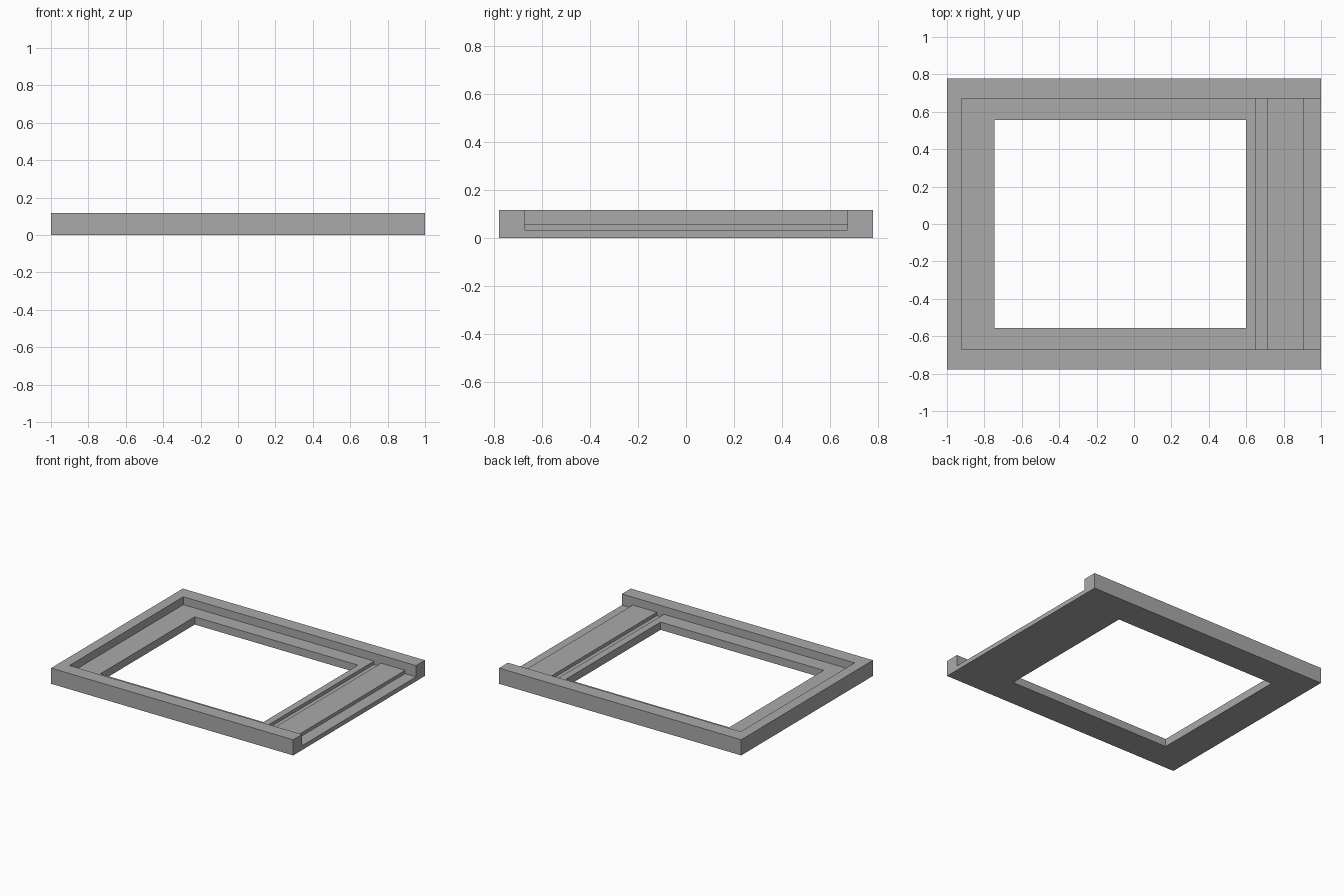
import bpy
from mathutils import Vector

if "Cube" in bpy.data.objects:
    bpy.data.objects.remove(bpy.data.objects["Cube"], do_unlink=True)

# Key dimensions
HALF_Y, TOP = 0.777, 0.117
RECESS_Y, SHELF, GROOVE = 0.672, 0.058, 0.033

grey = bpy.data.materials.new("plain_grey")
grey.use_nodes = True
colour = (0.4, 0.4, 0.4, 1)
grey.diffuse_color = colour
grey.node_tree.nodes["Principled BSDF"].inputs["Base Color"].default_value = colour


def box(name, x, y, z):
    """Box spanning the (low, high) range on each axis."""
    low, high = Vector((x[0], y[0], z[0])), Vector((x[1], y[1], z[1]))
    bpy.ops.mesh.primitive_cube_add(size=1, location=(low + high) / 2)
    ob = bpy.context.object
    ob.name = name
    ob.scale = high - low
    bpy.ops.object.transform_apply(location=False, rotation=False, scale=True)
    return ob


def cut(target, x, y, z):
    """Subtract a box from the target and discard the cutter."""
    cutter = box("cutter", x, y, z)
    cutter.hide_render = True
    mod = target.modifiers.new("cut", "BOOLEAN")
    mod.operation, mod.solver, mod.object = "DIFFERENCE", "EXACT", cutter
    bpy.context.view_layer.objects.active = target
    bpy.ops.object.modifier_apply(modifier=mod.name)
    bpy.data.objects.remove(cutter, do_unlink=True)


# Solid slab that becomes the tray frame
frame = box("tray_frame", (-1, 1), (-HALF_Y, HALF_Y), (0, TOP))
frame.data.materials.append(grey)
inner = (-RECESS_Y, RECESS_Y)

# Recess open at the +x end, leaving a raised rim on three sides
cut(frame, (-0.922, 1.1), inner, (SHELF, 0.3))
# Window through the floor
cut(frame, (-0.747, 0.6), (-0.557, 0.557), (-0.1, 0.3))
# Cross groove and lowered end lip
for span in ((0.653, 0.711), (0.91, 1.1)):
    cut(frame, span, inner, (GROOVE, 0.3))
